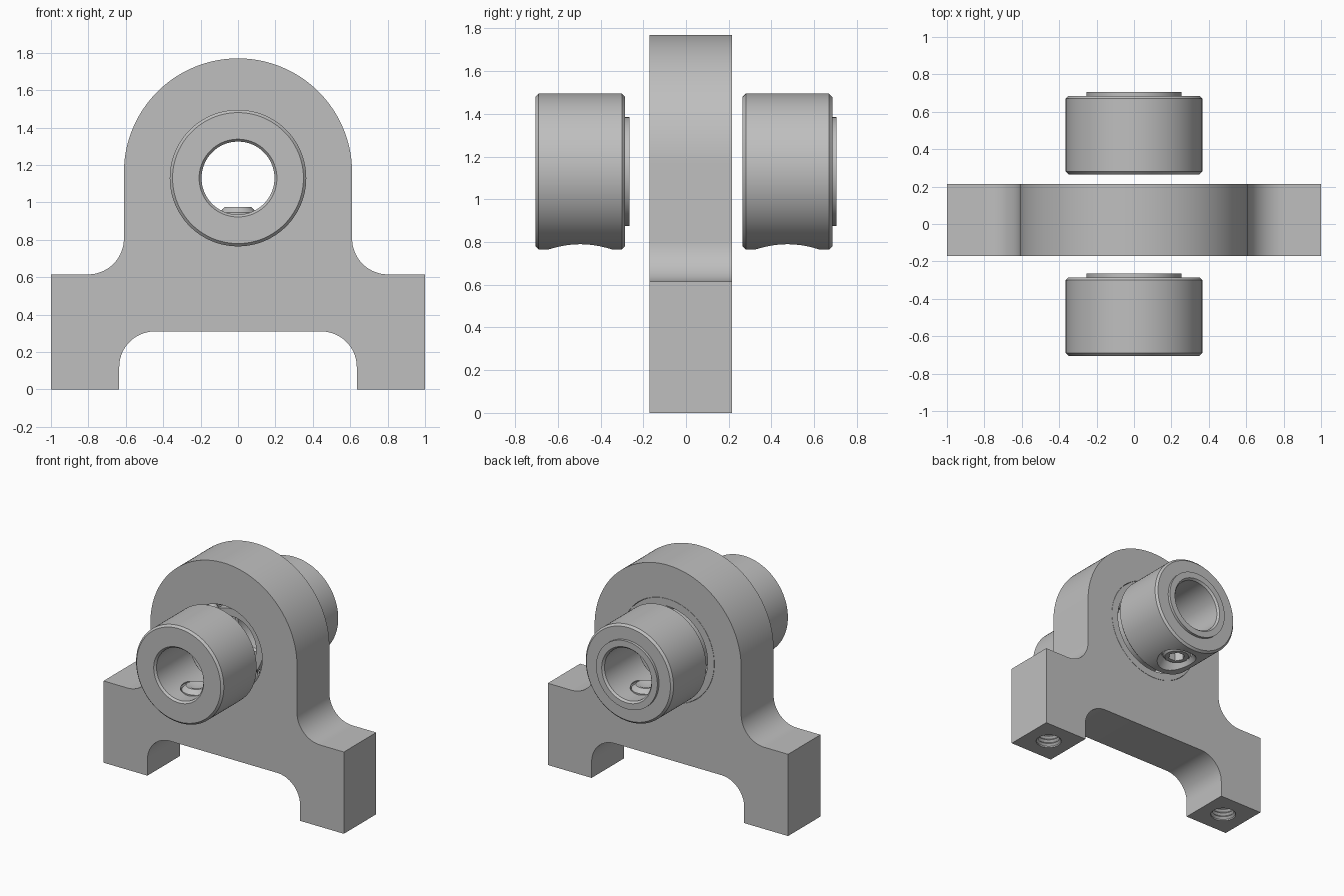
import bpy, bmesh
from math import sin, cos, pi, radians
from mathutils import Matrix, Vector

if "Cube" in bpy.data.objects:
    bpy.data.objects.remove(bpy.data.objects["Cube"])

steel = bpy.data.materials.new("grey steel")
steel.use_nodes = True
grey = (0.52, 0.52, 0.52, 1)
steel.diffuse_color = grey
steel.node_tree.nodes["Principled BSDF"].inputs["Base Color"].default_value = grey

AXIS_Z = 1.13                       # height of the bore
PLATE_FRONT, PLATE_BACK = -0.17, 0.215
ALONG_Y = Matrix.Translation((0, 0, AXIS_Z)) @ Matrix.Rotation(-pi / 2, 4, 'X')


def make_object(name, bm):
    bmesh.ops.remove_doubles(bm, verts=bm.verts, dist=1e-5)
    bmesh.ops.recalc_face_normals(bm, faces=bm.faces)
    mesh = bpy.data.meshes.new(name)
    bm.to_mesh(mesh)
    bm.free()
    mesh.materials.append(steel)
    obj = bpy.data.objects.new(name, mesh)
    bpy.context.collection.objects.link(obj)
    return obj


def lathe(name, profile, matrix, steps=96):
    """Turn (radius, height) points; closes the loop unless it starts on the axis."""
    bm = bmesh.new()
    rings = [[bm.verts.new(matrix @ Vector((r * cos(2 * pi * i / steps),
                                            r * sin(2 * pi * i / steps), h)))
              for i in range(steps)] for r, h in profile]
    pairs = list(zip(rings, rings[1:]))
    if profile[0][0] > 0:
        pairs.append((rings[-1], rings[0]))
    for a, b in pairs:
        for i in range(steps):
            j = (i + 1) % steps
            bm.faces.new((a[i], a[j], b[j], b[i]))
    return make_object(name, bm)


def cut(obj, cutters):
    for cutter in cutters:
        cutter.hide_render = True
        mod = obj.modifiers.new("cut", 'BOOLEAN')
        mod.object, mod.operation, mod.solver = cutter, 'DIFFERENCE', 'EXACT'
    bpy.context.view_layer.update()
    deps = bpy.context.evaluated_depsgraph_get()
    mesh = bpy.data.meshes.new_from_object(obj.evaluated_get(deps))
    obj.modifiers.clear()
    obj.data = mesh
    for cutter in cutters:
        bpy.data.objects.remove(cutter)


def smooth(obj):
    bpy.ops.object.select_all(action='DESELECT')
    obj.select_set(True)
    bpy.context.view_layer.objects.active = obj
    bpy.ops.object.shade_smooth_by_angle(angle=radians(30))


def thread(radius, low, high, pitch=0.03, depth=0.015):
    """Zigzag thread profile from low to high."""
    points, z = [], low
    while z < high:
        points += [(radius, z), (radius - depth, z + pitch / 2)]
        z += pitch
    return points


def arc(cx, cz, r, start, end, steps=24):
    angles = [radians(start + (end - start) * i / steps) for i in range(steps + 1)]
    return [(cx + r * cos(a), cz + r * sin(a)) for a in angles]


# Bracket outline: right half from the underside up to the crown, then mirrored
half = arc(0.445, 0.12, 0.19, 90, 0)
half += [(0.635, 0), (1, 0), (1, 0.615)]
half += arc(0.802, 0.807, 0.192, 270, 180)
half += arc(0, 1.16, 0.61, 0, 90, 48)
outline = half + [(-x, z) for x, z in reversed(half[:-1])]

bm = bmesh.new()
face = bm.faces.new([bm.verts.new((x, PLATE_FRONT, z)) for x, z in outline])
moved = bmesh.ops.extrude_face_region(bm, geom=[face])["geom"]
bmesh.ops.translate(bm, vec=(0, PLATE_BACK - PLATE_FRONT, 0),
                    verts=[v for v in moved if isinstance(v, bmesh.types.BMVert)])
bracket = make_object("bracket", bm)

# Stepped bearing seat and a threaded hole up into each foot
SEAT = -0.07
cutters = [lathe("seat_cutter", [(0, -0.4), (0.32, -0.4), (0.32, SEAT), (0.387, SEAT),
                                 (0.387, 0.4), (0, 0.4)], ALONG_Y)]
for x in (-0.815, 0.815):
    profile = [(0, -0.05), (0.09, -0.05)] + thread(0.09, 0.01, 0.4) + [(0, 0.45)]
    cutters.append(lathe("foot_hole_cutter", profile,
                         Matrix.Translation((x, 0.022, 0)), 40))
cut(bracket, cutters)
smooth(bracket)

# Ball bearing, flush with the back of the bracket
for name, inner, outer in (("bearing_outer_race", 0.33, 0.385),
                           ("bearing_inner_race", 0.2, 0.255)):
    smooth(lathe(name, [(inner, SEAT), (outer, SEAT),
                        (outer, PLATE_BACK), (inner, PLATE_BACK)], ALONG_Y))
bm = bmesh.new()
for i in range(14):
    a = 2 * pi * i / 14
    spot = Vector((0.2925 * cos(a), (SEAT + PLATE_BACK) / 2, AXIS_Z + 0.2925 * sin(a)))
    bmesh.ops.create_uvsphere(bm, u_segments=16, v_segments=10, radius=0.045,
                              matrix=Matrix.Translation(spot))
smooth(make_object("bearing_balls", bm))

# Two shaft collars, each with a raised boss on its back and a set screw below
for side, start in (("front", -0.705), ("back", 0.265)):
    end = start + 0.42
    boss = end + 0.02
    c = 0.015
    collar = lathe(side + "_collar", [
        (0.195, start + c), (0.208, start), (0.365 - c, start), (0.365, start + c),
        (0.365, end - c), (0.365 - c, end), (0.255, end), (0.255, boss),
        (0.208, boss), (0.195, boss - c)], ALONG_Y, 128)
    middle = Matrix.Translation((0, (start + end) / 2, 0))
    hole = lathe("screw_hole_cutter",
                 [(0, 0.725), (0.19, 0.725), (0.15, 0.765), (0.11, 0.82)]
                 + thread(0.11, 0.83, 0.98, 0.03, 0.008) + [(0, 1.05)], middle, 64)
    cut(collar, [hole])
    smooth(collar)

    screw = lathe(side + "_set_screw", [
        (0, 0.8), (0.085, 0.8), (0.1, 0.815), (0.1, 0.945), (0.07, 0.975),
        (0.055, 0.975), (0, 0.95)], middle, 64)
    socket = lathe("socket_cutter", [(0, 0.75), (0.06, 0.75), (0.06, 0.89), (0, 0.89)],
                   middle, 6)
    cut(screw, [socket])
    smooth(screw)
